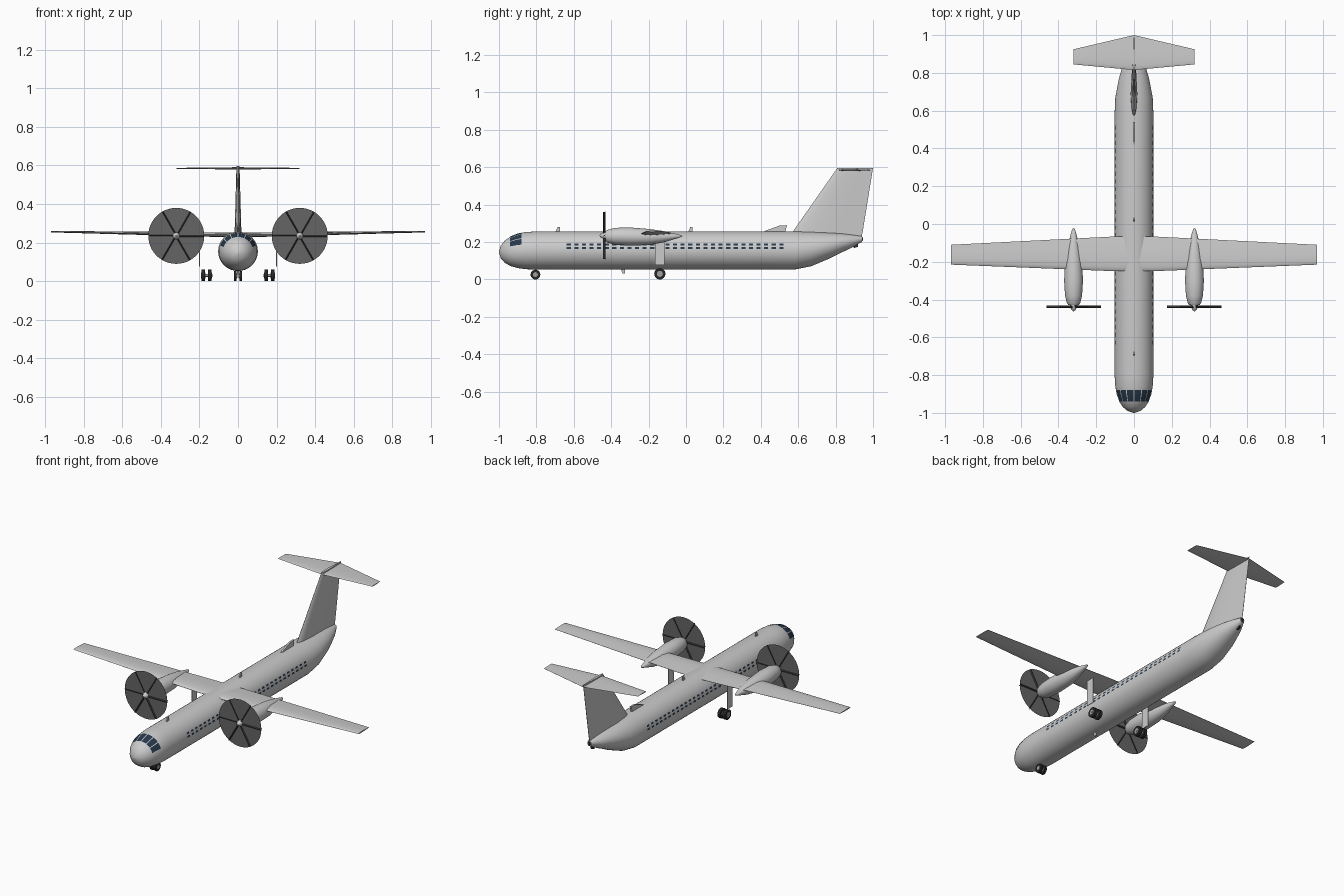
import bpy
import bmesh
from math import sin, cos, pi, radians
from mathutils import Matrix, Vector

if "Cube" in bpy.data.objects:
    bpy.data.objects.remove(bpy.data.objects["Cube"], do_unlink=True)


def material(name, colour):
    m = bpy.data.materials.new(name)
    m.use_nodes = True
    m.diffuse_color = (*colour, 1)
    m.node_tree.nodes["Principled BSDF"].inputs["Base Color"].default_value = (*colour, 1)
    return m


PAINT = material("light grey paint", (0.6, 0.6, 0.6))
GLASS = material("dark blue glass", (0.02, 0.04, 0.07))
DISC = material("propeller grey", (0.13, 0.13, 0.13))
BLADE = material("blade black", (0.035, 0.035, 0.035))
RUBBER = material("tyre black", (0.02, 0.02, 0.02))
HUB = material("hub grey", (0.35, 0.35, 0.35))


def finish(name, bm, mat, fix=True):
    if fix:
        bmesh.ops.recalc_face_normals(bm, faces=bm.faces)
    mesh = bpy.data.meshes.new(name)
    bm.to_mesh(mesh)
    bm.free()
    mesh.materials.append(mat)
    mesh.polygons.foreach_set("use_smooth", [True] * len(mesh.polygons))
    mesh.set_sharp_from_angle(angle=radians(35))
    ob = bpy.data.objects.new(name, mesh)
    bpy.context.collection.objects.link(ob)
    return ob


def loft(name, rings, mat):
    """Skin a row of closed rings and cap both ends."""
    bm = bmesh.new()
    loops = [[bm.verts.new(p) for p in ring] for ring in rings]
    n = len(loops[0])
    for a, b in zip(loops, loops[1:]):
        for i in range(n):
            bm.faces.new((a[i], a[(i + 1) % n], b[(i + 1) % n], b[i]))
    bm.faces.new(loops[0])
    bm.faces.new(loops[-1])
    return finish(name, bm, mat)


def hull_point(station, angle, x=0, lift=0):
    y, w, low, high = station
    return Vector((x + (w + lift) * cos(angle), y,
                   (low + high) / 2 + ((high - low) / 2 + lift) * sin(angle)))


def hull(name, stations, mat, x=0, sides=40):
    return loft(name, [[hull_point(s, 2 * pi * i / sides, x) for i in range(sides)]
                       for s in stations], mat)


FOIL = [(0, 0), (0.03, 0.4), (0.12, 0.75), (0.32, 1), (0.65, 0.62), (1, 0.06)]
FOIL += [(t, -h) for t, h in reversed(FOIL[1:])]


def aerofoil(name, sections, upright=False):
    """Each section: span position, leading y, trailing y, thickness, height."""
    rings = []
    for span, lead, trail, thick, height in sections:
        ring = []
        for t, h in FOIL:
            y, off = lead + t * (trail - lead), height + h * thick / 2
            ring.append((off, y, span) if upright else (span, y, off))
        rings.append(ring)
    return loft(name, rings, PAINT)


def cylinder(name, centre, r1, r2, depth, mat, axis="X", sides=24):
    bm = bmesh.new()
    turn = Matrix.Rotation(pi / 2, 4, "Y" if axis == "X" else "X")
    bmesh.ops.create_cone(bm, cap_ends=True, segments=sides, radius1=r1, radius2=r2,
                          depth=depth, matrix=Matrix.Translation(centre) @ turn)
    return finish(name, bm, mat)


def plate(name, outline, thick, x=0, mat=PAINT):
    """Extrude a side outline (y, z) across x."""
    return loft(name, [[(x + s * thick / 2, y, z) for y, z in outline] for s in (-1, 1)], mat)


# Fuselage: y, half width, bottom, top
BODY = [(-1.0, 0.004, 0.143, 0.151), (-0.99, 0.034, 0.112, 0.182),
        (-0.97, 0.058, 0.09, 0.207), (-0.94, 0.078, 0.072, 0.228),
        (-0.9, 0.092, 0.061, 0.244), (-0.86, 0.099, 0.055, 0.253),
        (-0.8, 0.103, 0.053, 0.257), (0.58, 0.103, 0.053, 0.257),
        (0.67, 0.099, 0.071, 0.255), (0.77, 0.08, 0.113, 0.25),
        (0.83, 0.062, 0.143, 0.246), (0.88, 0.044, 0.167, 0.24),
        (0.94, 0.014, 0.2, 0.231)]
hull("fuselage", BODY, PAINT)
hull("tail_cap", [(0.935, 0.013, 0.2, 0.23), (0.946, 0.006, 0.208, 0.225)], BLADE, sides=16)


def station_at(y):
    for a, b in zip(BODY, BODY[1:]):
        if a[0] <= y <= b[0]:
            t = (y - a[0]) / (b[0] - a[0])
            return [p + t * (q - p) for p, q in zip(a, b)]


def add_pane(bm, y0, y1, a0, a1, rows):
    cols = 3
    grid = [[bm.verts.new(hull_point(station_at(y0 + (y1 - y0) * i / rows),
                                     radians(a0 + (a1 - a0) * j / cols), lift=0.0015))
             for j in range(cols + 1)] for i in range(rows + 1)]
    for i in range(rows):
        for j in range(cols):
            bm.faces.new((grid[i][j], grid[i + 1][j], grid[i + 1][j + 1], grid[i][j + 1]))


# Cockpit and cabin windows laid on the skin
bm = bmesh.new()
for a0, a1 in ((20, 41), (44, 64), (67, 88.5)):
    add_pane(bm, -0.94, -0.88, a0, a1, 3)
    add_pane(bm, -0.94, -0.88, 180 - a1, 180 - a0, 3)
finish("cockpit_windows", bm, GLASS, fix=False)
bm = bmesh.new()
for k in range(29):
    y = -0.638 + k * 0.0406
    for a0, a1 in ((4.5, 10.5), (15.5, 21.5)):
        add_pane(bm, y, y + 0.022, a0, a1, 1)
        add_pane(bm, y, y + 0.022, 180 - a1, 180 - a0, 1)
finish("cabin_windows", bm, GLASS, fix=False)

# Wing and T tail
tip, root = (-0.215, -0.11, 0.008, 0.257), (-0.25, -0.066, 0.024, 0.241)
aerofoil("wing", [(-0.97, *tip), (-0.1, *root), (0.1, *root), (0.97, *tip)])
tip = (0.845, 0.925, 0.005, 0.585)
aerofoil("tailplane", [(-0.32, *tip), (0, 0.815, 1.0, 0.012, 0.585), (0.32, *tip)])
aerofoil("fin", [(0.22, 0.548, 0.937, 0.036, 0), (0.257, 0.572, 0.945, 0.035, 0),
                 (0.597, 0.81, 1.0, 0.016, 0)], upright=True)

# Dorsal intake, aerials and tail bumper
plate("dorsal_intake", [(0.42, 0.25), (0.42, 0.259), (0.5, 0.288), (0.54, 0.29), (0.53, 0.25)], 0.011)
for name, y in (("front_aerial", -0.7), ("rear_aerial", 0.01)):
    plate(name, [(y, 0.25), (y + 0.013, 0.28), (y + 0.025, 0.28), (y + 0.025, 0.25)], 0.007)
plate("belly_aerial", [(-0.35, 0.06), (-0.34, 0.032), (-0.325, 0.032), (-0.325, 0.06)], 0.007)
plate("tail_bumper", [(0.89, 0.18), (0.9, 0.168), (0.92, 0.175), (0.92, 0.2)], 0.01, mat=BLADE)

# Engines and propellers
NACELLE = [(-0.43, 0.026, 0.205, 0.258), (-0.42, 0.035, 0.196, 0.265),
           (-0.38, 0.045, 0.186, 0.276), (-0.3, 0.05, 0.181, 0.278),
           (-0.2, 0.045, 0.184, 0.27), (-0.12, 0.032, 0.198, 0.259),
           (-0.05, 0.014, 0.219, 0.243), (-0.03, 0.008, 0.225, 0.238),
           (-0.02, 0.002, 0.23, 0.233)]
SPINNER = [(-0.462, 0.003, 0.232, 0.238), (-0.455, 0.011, 0.224, 0.246),
           (-0.443, 0.017, 0.218, 0.252), (-0.428, 0.02, 0.215, 0.255)]
for side, s in (("left", 1), ("right", -1)):
    x = 0.32 * s
    hub = Vector((x, -0.437, 0.235))
    hull(side + "_nacelle", NACELLE, PAINT, x, 28)
    hull(side + "_spinner", SPINNER, PAINT, x, 20)
    bm = bmesh.new()
    bmesh.ops.create_circle(bm, cap_ends=True, segments=48, radius=0.145,
                            matrix=Matrix.Translation(hub) @ Matrix.Rotation(pi / 2, 4, "X"))
    finish(side + "_propeller_disc", bm, DISC, fix=False)
    bm = bmesh.new()
    for k in range(6):
        place = (Matrix.Translation(hub) @ Matrix.Rotation(k * pi / 3, 4, "Y")
                 @ Matrix.Translation((0.079, 0, 0)) @ Matrix.Rotation(radians(35), 4, "X")
                 @ Matrix.Diagonal((0.13, 0.014, 0.003, 1)))
        bmesh.ops.create_cube(bm, size=1, matrix=place)
    finish(side + "_propeller_blades", bm, BLADE)

    # Main gear
    plate(side + "_gear_leg", [(-0.165, 0.077), (-0.115, 0.077), (-0.115, 0.243), (-0.165, 0.243)],
          0.004, 0.2 * s)
    cylinder(side + "_main_axle", (0.163 * s, -0.14, 0.03), 0.007, 0.007, 0.06, HUB, sides=12)
    for part, wx in (("inner", 0.146), ("outer", 0.18)):
        cylinder(f"{side}_{part}_tyre", (wx * s, -0.14, 0.03), 0.03, 0.03, 0.018, RUBBER)
        cylinder(f"{side}_{part}_hub", (wx * s, -0.14, 0.03), 0.016, 0.016, 0.021, HUB)

    # Nose wheels
    cylinder(side + "_nose_tyre", (0.0135 * s, -0.805, 0.026), 0.026, 0.026, 0.013, RUBBER)
    cylinder(side + "_nose_hub", (0.0135 * s, -0.805, 0.026), 0.013, 0.013, 0.016, HUB)
plate("nose_gear_leg", [(-0.811, 0.02), (-0.799, 0.02), (-0.799, 0.07), (-0.811, 0.07)], 0.01, mat=HUB)
